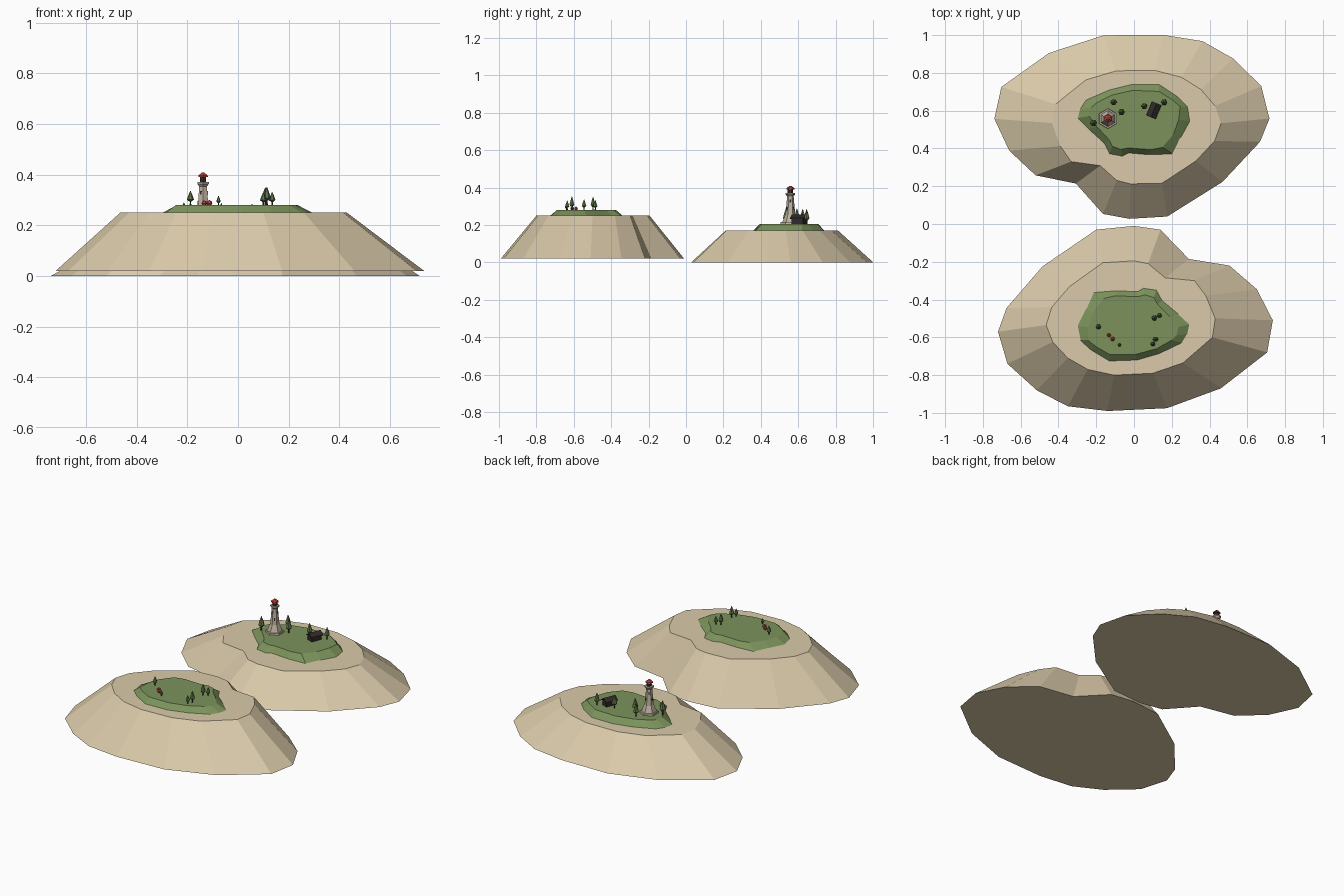
import bpy, bmesh, math
from mathutils import Matrix, Vector

if "Cube" in bpy.data.objects:
    bpy.data.objects.remove(bpy.data.objects["Cube"])


def mat(name, r, g, b):
    m = bpy.data.materials.new(name)
    m.diffuse_color = (r, g, b, 1)
    m.use_nodes = True
    m.node_tree.nodes["Principled BSDF"].inputs["Base Color"].default_value = m.diffuse_color
    return m


SAND = mat("sand", 0.70, 0.59, 0.40)
GRASS = mat("grass_green", 0.20, 0.29, 0.105)
LEAF = mat("leaf_green", 0.115, 0.18, 0.065)
BARK = mat("bark_brown", 0.06, 0.04, 0.025)
STONE = mat("pale_stone", 0.53, 0.46, 0.36)
DARK = mat("dark_timber", 0.03, 0.022, 0.022)
RED = mat("red", 0.52, 0.06, 0.055)


def make(name, verts, faces, material, matrix=None):
    bm = bmesh.new()
    vs = [bm.verts.new(v) for v in verts]
    for f in faces:
        bm.faces.new([vs[i] for i in f])
    bmesh.ops.recalc_face_normals(bm, faces=bm.faces)
    me = bpy.data.meshes.new(name)
    bm.to_mesh(me)
    bm.free()
    me.materials.append(material)
    ob = bpy.data.objects.new(name, me)
    bpy.context.collection.objects.link(ob)
    if matrix:
        ob.matrix_world = matrix
    return ob


def loft(name, rings, material, matrix=None):
    """Skin a stack of equal-length closed rings and cap both ends."""
    n = len(rings[0])
    verts = [p for r in rings for p in r]
    faces = [list(range(n)), list(range(len(verts) - n, len(verts)))]
    for k in range(len(rings) - 1):
        for i in range(n):
            j = (i + 1) % n
            faces.append([k * n + i, k * n + j, k * n + n + j, k * n + n + i])
    return make(name, verts, faces, material, matrix)


def lathe(name, profile, sides, loc, material, turn=0.0):
    rings = [[(r * math.cos(turn + math.tau * i / sides),
               r * math.sin(turn + math.tau * i / sides), z)
              for i in range(sides)] for r, z in profile]
    return loft(name, rings, material, Matrix.Translation(loc))


def box(name, size, loc, material, matrix):
    x, y, z = (s / 2 for s in size)
    rings = [[(-x, -y, k), (x, -y, k), (x, y, k), (-x, y, k)] for k in (-z, z)]
    return loft(name, rings, material, matrix @ Matrix.Translation(loc))


# Outlines of one island; the second island is the same shape turned round
SHORE = [(-.20, -.03), (0, -.01), (.14, -.03), (.29, -.185), (.505, -.22), (.65, -.345),
         (.735, -.51), (.705, -.68), (.46, -.87), (.175, -.975), (-.14, -.99), (-.35, -.965),
         (-.515, -.88), (-.67, -.74), (-.72, -.57), (-.675, -.445), (-.485, -.225)]
BEACH = [(-.165, -.205), (0, -.195), (.075, -.21), (.165, -.285), (.32, -.30), (.38, -.38),
         (.43, -.50), (.415, -.60), (.26, -.735), (.10, -.79), (-.105, -.80), (-.245, -.77),
         (-.35, -.71), (-.43, -.625), (-.465, -.535), (-.435, -.44), (-.34, -.33)]
TURF = [(-.22, -.36), (-.09, -.35), (.015, -.355), (.05, -.335), (.12, -.345), (.15, -.40),
        (.24, -.475), (.30, -.53), (.29, -.58), (.26, -.63), (.135, -.69), (.015, -.725),
        (-.13, -.73), (-.23, -.67), (-.29, -.615), (-.305, -.54), (-.26, -.45)]
LAWN = [(-.16, -.395), (-.10, -.38), (.02, -.385), (.06, -.375), (.105, -.39), (.125, -.425),
        (.19, -.49), (.235, -.545), (.225, -.59), (.20, -.615), (.12, -.66), (.01, -.69),
        (-.13, -.69), (-.20, -.65), (-.245, -.615), (-.24, -.545), (-.215, -.465)]


def island(name, base, beach, lawn, matrix):
    ring = lambda pts, z: [(x, y, z) for x, y in pts]
    loft(name + "_sand", [ring(SHORE, base), ring(BEACH, beach)], SAND, matrix)
    loft(name + "_grass", [ring(TURF, beach - .004), ring(LAWN, lawn)], GRASS, matrix)


turned = (Matrix.Translation((-.0125, .5575, 0)) @ Matrix.Rotation(math.radians(177.7), 4, 'Z')
          @ Matrix.Translation((-.009, .54, 0)))
island("front_island", .02, .25, .28, Matrix())
island("back_island", 0, .17, .205, turned)

# Trees: x, y, ground, height, crown radius
TREES = [(-.188, -.545, .28, .056, .014), (.108, -.497, .28, .07, .015),
         (.135, -.485, .28, .052, .013), (.114, -.61, .28, .072, .015),
         (.10, -.635, .28, .05, .013), (-.077, -.64, .28, .036, .009),
         (-.214, .535, .205, .085, .019), (-.108, .645, .205, .08, .017),
         (-.066, .593, .205, .082, .018), (.055, .624, .205, .08, .017),
         (.16, .645, .205, .075, .016)]
for x, y, g, h, r in TREES:
    lathe("tree_trunk", [(r * .25, -.003), (r * .2, h * .4)], 5, (x, y, g), BARK)
    lathe("tree_crown", [(r * .35, h * .24), (r, h * .38), (r * .7, h * .62), (r * .06, h)],
          6, (x, y, g), LEAF)

# Red bushes on the front island
for x, y, r in ((-.133, -.588, .011), (-.113, -.608, .012)):
    lathe("red_bush", [(r * .5, -.002), (r, r * .55), (r * .75, r * 1.2), (r * .15, r * 1.6)],
          6, (x, y, .28), RED)

# Lighthouse: six-sided flared tower, gallery, lantern and cap
L = (-.138, .558, .203)
T = math.radians(30)
lathe("lighthouse_plinth", [(.054, 0), (.052, .012)], 6, L, STONE, T)
lathe("lighthouse_tower", [(.044, .01), (.031, .042), (.026, .052), (.017, .155)], 6, L, STONE, T)
lathe("lighthouse_gallery", [(.017, .150), (.026, .160), (.026, .168)], 6, L, STONE, T)
lathe("lighthouse_lantern", [(.014, .166), (.014, .189)], 6, L, DARK, T)
lathe("lighthouse_cap", [(.022, .187), (.021, .194), (.006, .205)], 6, L, RED, T)
for i in range(6):
    spin = Matrix.Translation(L) @ Matrix.Rotation(math.tau * i / 6, 4, 'Z')
    # small windows, stepping up the tower
    z = .085 if i % 2 else .125
    apothem = (.026 - .009 * (z - .052) / .103) * math.cos(math.pi / 6)
    box("lighthouse_window", (.004, .007, .014), (apothem, 0, z), DARK, spin)

# Dark timber cabin with a gabled roof
C = Matrix.Translation((.105, .602, .203)) @ Matrix.Rotation(math.radians(-22), 4, 'Z')
box("cabin_walls", (.042, .066, .032), (0, 0, .016), DARK, C)
gable = [(-.027, .028), (0, .046), (.027, .028), (.027, .033), (0, .052), (-.027, .033)]
loft("cabin_roof", [[(x, y, z) for x, z in gable] for y in (-.04, .04)], DARK, C)
wall = [(-.021, .03), (.021, .03), (0, .046)]
loft("cabin_gable_wall", [[(x, y, z) for x, z in wall] for y in (-.033, .033)], DARK, C)
